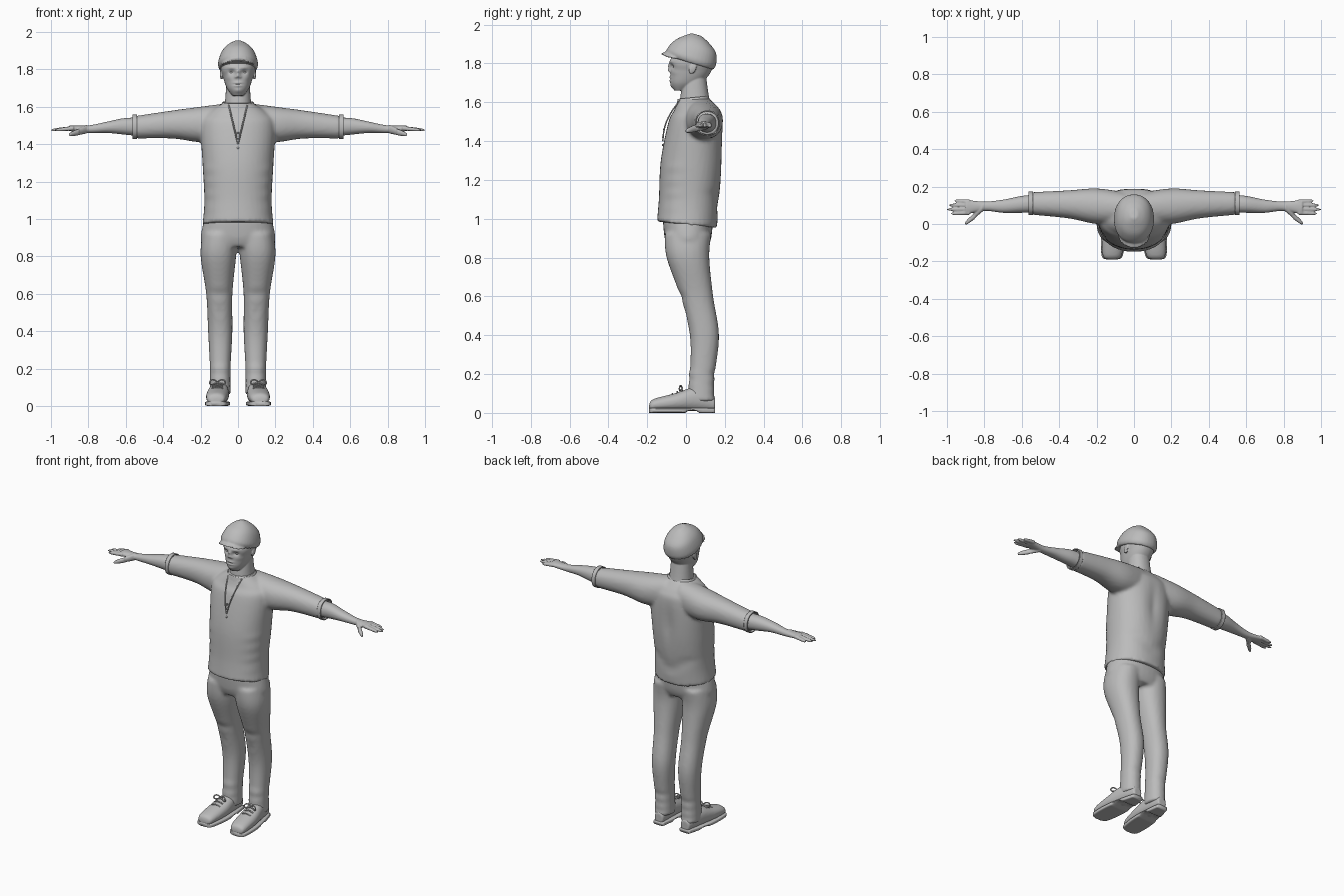
import bpy, bmesh, math
from mathutils import Vector, Matrix

if "Cube" in bpy.data.objects:
    bpy.data.objects.remove(bpy.data.objects["Cube"])

grey = bpy.data.materials.new("plain grey")
grey.use_nodes = True
colour = (0.5, 0.5, 0.5, 1)
grey.diffuse_color = colour
grey.node_tree.nodes["Principled BSDF"].inputs["Base Color"].default_value = colour
PAIR = (1, -1)


def spline(before, start, end, after, t):
    """Point on a smooth curve between start and end."""
    slope_in, slope_out = (end - before) / 2, (after - start) / 2
    gap = end - start
    return (start + slope_in * t + (3 * gap - 2 * slope_in - slope_out) * t ** 2
            + (slope_in + slope_out - 2 * gap) * t ** 3)


def loft(bm, axis, rings, sides=(1,), power=2.2, segments=36, steps=6, caps=True):
    """Skin rings of (position, low a, high a, low b, high b) along an axis."""
    dense = []
    for i in range(len(rings) - 1):
        near = [rings[max(i - 1, 0)], rings[i], rings[i + 1], rings[min(i + 2, len(rings) - 1)]]
        dense += [[spline(*values, k / steps) for values in zip(*near)] for k in range(steps)]
    dense.append(rings[-1])
    made = []
    for side in sides:
        rows = []
        for position, a_low, a_high, b_low, b_high in dense:
            row = []
            for k in range(segments):
                angle = math.tau * k / segments
                c, s = [math.copysign(abs(value) ** (2 / power), value)
                        for value in (math.cos(angle), math.sin(angle))]
                point = [(a_low + a_high + (a_high - a_low) * c) / 2,
                         (b_low + b_high + (b_high - b_low) * s) / 2]
                point.insert(axis, position)
                point[0] *= side
                row.append(bm.verts.new(point))
            rows.append(row)
            made += row
        for low, high in zip(rows, rows[1:]):
            for k in range(segments):
                after = (k + 1) % segments
                bm.faces.new((low[k], low[after], high[after], high[k]))
        if caps:
            bm.faces.new(rows[0])
            bm.faces.new(rows[-1])
    return made


def trunk(bm, rings, **options):
    """Upright loft from rings of (height, half width, front, back)."""
    return loft(bm, 2, [(z, -half, half, front, back) for z, half, front, back in rings], **options)


def ball(bm, centre, size, sides=(1,)):
    made = []
    for side in sides:
        place = Matrix.Translation((centre[0] * side, centre[1], centre[2]))
        made += bmesh.ops.create_uvsphere(bm, u_segments=16, v_segments=10, radius=1,
                                          matrix=place @ Matrix.Diagonal((*size, 1)))["verts"]
    return made


def finger(bm, start, end, thick, thin):
    """Tapered, round-tipped tube on both sides."""
    rings, count = [], 8
    for k in range(count + 1):
        t = k / count
        x, y, z = Vector(start).lerp(Vector(end), t)
        r = (thick + (thin - thick) * t) * (1 - .6 * t ** 8)
        rings.append((x, y - r, y + r, z - r, z + r))
    loft(bm, 0, rings, PAIR, segments=12, steps=2)


def sculpt(bm, x, z, width, height, push, facing=-1):
    """Push the front or back surface softly around a point and its mirror point."""
    for centre in {x, -x}:
        for v in bm.verts:
            if v.co.y * facing > 0 and abs(v.co.z - z) < 3 * height:
                distance = ((v.co.x - centre) / width) ** 2 + ((v.co.z - z) / height) ** 2
                v.co.y += facing * push * math.exp(-distance)


def finish(bm, name, voxel=0, smooth=0, thick=0):
    bmesh.ops.recalc_face_normals(bm, faces=bm.faces)
    for face in bm.faces:
        face.smooth = True
    mesh = bpy.data.meshes.new(name)
    bm.to_mesh(mesh)
    bm.free()
    mesh.materials.append(grey)
    ob = bpy.data.objects.new(name, mesh)
    bpy.context.collection.objects.link(ob)
    if voxel:
        blend = ob.modifiers.new("blend", "REMESH")
        blend.mode, blend.voxel_size, blend.use_smooth_shade = "VOXEL", voxel, True
        soften = ob.modifiers.new("soften", "SMOOTH")
        soften.factor, soften.iterations = 0.5, smooth
    if thick:
        shell = ob.modifiers.new("thickness", "SOLIDIFY")
        shell.thickness, shell.offset = thick, 0


def cord(name, paths, radius):
    curve = bpy.data.curves.new(name, "CURVE")
    curve.dimensions, curve.bevel_depth, curve.bevel_resolution = "3D", radius, 1
    for path in paths:
        line = curve.splines.new("BEZIER")
        line.bezier_points.add(len(path) - 1)
        for knot, point in zip(line.bezier_points, path):
            knot.co, knot.handle_left_type, knot.handle_right_type = point, "AUTO", "AUTO"
    curve.materials.append(grey)
    bpy.context.collection.objects.link(bpy.data.objects.new(name, curve))


# shirt: torso and sleeves blended, hem dipping at the back
bm = bmesh.new()
for v in trunk(bm, [(.97, .19, -.15, .16), (1.1, .18, -.14, .17), (1.3, .19, -.13, .19),
                    (1.5, .2, -.09, .19), (1.56, .17, -.06, .17), (1.62, .08, -.04, .12)]):
    v.co.z -= .08 * v.co.y * max(0, 1.1 - v.co.z) / .1
loft(bm, 0, [(.05, 0, .17, 1.42, 1.62), (.2, 0, .19, 1.41, 1.6),
             (.35, .03, .18, 1.43, 1.58), (.55, .05, .17, 1.43, 1.55)], PAIR)
sculpt(bm, 0, 1.35, .04, .12, -.015, facing=1)
for k in range(4):
    sculpt(bm, .04 * k, 1.05 + .03 * k, .05, .015, -.008, facing=1)
    sculpt(bm, .18, 1.06 + .07 * k, .05, .015, .006)
finish(bm, "shirt", .011, 3)

# sleeve cuffs and collar band
bm = bmesh.new()
loft(bm, 0, [(x, .05, .17, 1.43, 1.555) for x in (.54, .565)], PAIR, caps=False)
finish(bm, "sleeve_cuffs", thick=.006)
bm = bmesh.new()
for v in trunk(bm, [(1.58, .1, -.05, .13), (1.62, .08, -.04, .11)], caps=False):
    v.co.z += .1 * v.co.y
finish(bm, "collar_band", thick=.006)


# neckline edges and buttons follow the slope of the chest
def chest(x, z):
    return (x, 2 * (z - 1.4) ** 2 - .12, z)


cord("placket_edges", [[chest(side * .05 * k / 3, 1.4 + .07 * k) for k in range(4)] for side in PAIR], .004)
bm = bmesh.new()
for k in range(3):
    ball(bm, chest(0, 1.38 + .04 * k), (.006, .005, .006))
finish(bm, "shirt_buttons")

# trousers: hips and two legs
bm = bmesh.new()
trunk(bm, [(.85, .18, -.09, .11), (.9, .2, -.11, .13), (1, .18, -.12, .14)])
loft(bm, 2, [(.06, .04, .15, .01, .15), (.2, .04, .15, .02, .15), (.4, .03, .16, .02, .17),
             (.6, .03, .17, -.03, .14), (.8, .01, .2, -.1, .12), (.92, 0, .19, -.11, .13)], PAIR)
for z in (.5, .55, .6):
    sculpt(bm, .1, z, .06, .015, -.008)
for z in (.1, .15, .2):
    sculpt(bm, .1, z, .08, .015, -.006, facing=1)
finish(bm, "trousers", .011, 3)

# shoes: toes turned out, with soles that arch before the heel
last = [(-.19, .02, .04), (-.17, .05, .07), (-.06, .06, .1), (.05, .05, .13), (.15, .03, .08)]


def foot(bm, extra, bottom, top, power):
    rings = []
    for y, half, height in last:
        middle, half = .105 - .07 * y, half + extra
        rings.append((y, middle - half, middle + half, bottom, top or height))
    return loft(bm, 1, rings, PAIR, power=power)


bm = bmesh.new()
foot(bm, 0, .01, None, 2.2)
finish(bm, "shoes", .007, 2)
bm = bmesh.new()
for v in foot(bm, .006, 0, .025, 5):
    if v.co.z < .01 and 0 < v.co.y < .06:
        v.co.z += .012
finish(bm, "soles")

# laces: three rungs and a two-loop bow on each shoe
laces = []
for side in PAIR:
    for k in range(3):
        y, z = -.07 + .025 * k, .1 + .01 * k
        laces.append([((.11 + across) * side, y, z - abs(across) / 4) for across in (-.03, 0, .03)])
    for way in PAIR:
        laces.append([((.11 + way * out) * side, -.02 - out / 3, .13 + rise)
                      for out, rise in ((0, 0), (.03, .01), (.04, -.01), (0, -.005))])
cord("shoe_laces", laces, .004)

# forearms and hands
bm = bmesh.new()
loft(bm, 0, [(.5, .06, .16, 1.44, 1.54), (.6, .06, .15, 1.45, 1.54), (.7, .06, .13, 1.46, 1.52),
             (.8, .07, .12, 1.46, 1.5), (.9, .05, .13, 1.47, 1.5)], PAIR)
for k, tip in enumerate((.98, 1, .99, .96)):
    finger(bm, (.88, .06 + .02 * k, 1.485), (tip, .055 + .023 * k, 1.475), .012, .009)
finger(bm, (.81, .09, 1.48), (.87, .03, 1.46), .024, .015)
finger(bm, (.85, .045, 1.465), (.905, 0, 1.45), .018, .012)
finish(bm, "forearms_and_hands", .005, 2)

# head: skull, then sockets, brows, cheeks, nose, nostrils and mouth, then neck and ears
bm = bmesh.new()
trunk(bm, [(1.66, .03, -.06, 0), (1.7, .06, -.08, .08), (1.76, .08, -.08, .13),
           (1.82, .09, -.08, .14), (1.92, .05, -.02, .1)], segments=96, steps=16)
for feature in ((.034, 1.785, .017, .012, -.013), (.035, 1.81, .025, .007, .004),
                (.05, 1.755, .02, .015, .004), (0, 1.685, .02, .012, .005),
                (0, 1.785, .01, .015, .01), (0, 1.765, .011, .009, .014),
                (.012, 1.758, .007, .006, .007), (0, 1.727, .022, .005, .006),
                (0, 1.72, .024, .004, -.005), (0, 1.712, .02, .005, .006)):
    sculpt(bm, *feature)
trunk(bm, [(1.56, .08, -.03, .14), (1.62, .07, -.03, .12), (1.76, .06, -.01, .1)])
for v in ball(bm, (.087, .035, 1.775), (.008, .018, .03), PAIR):
    v.co.y += .25 * (v.co.z - 1.775)
    v.co.x += math.copysign(.25 * (v.co.y - .035), v.co.x)
finish(bm, "head", .004, 1)
bm = bmesh.new()
ball(bm, (.034, -.056, 1.785), (.014, .012, .009), PAIR)
finish(bm, "eyes")

# flat cap: tilted crown with a curved visor
bm = bmesh.new()
for v in trunk(bm, [(1.81, .1, -.09, .14), (1.84, .107, -.1, .155), (1.9, .09, -.06, .155),
                    (1.94, .06, -.01, .12), (1.965, .02, .03, .08)]):
    v.co.z -= .3 * v.co.y
for v in ball(bm, (0, -.06, 1.85), (.09, .07, .011)):
    v.co.z -= 3 * v.co.x ** 2
finish(bm, "flat_cap", .007, 2)
